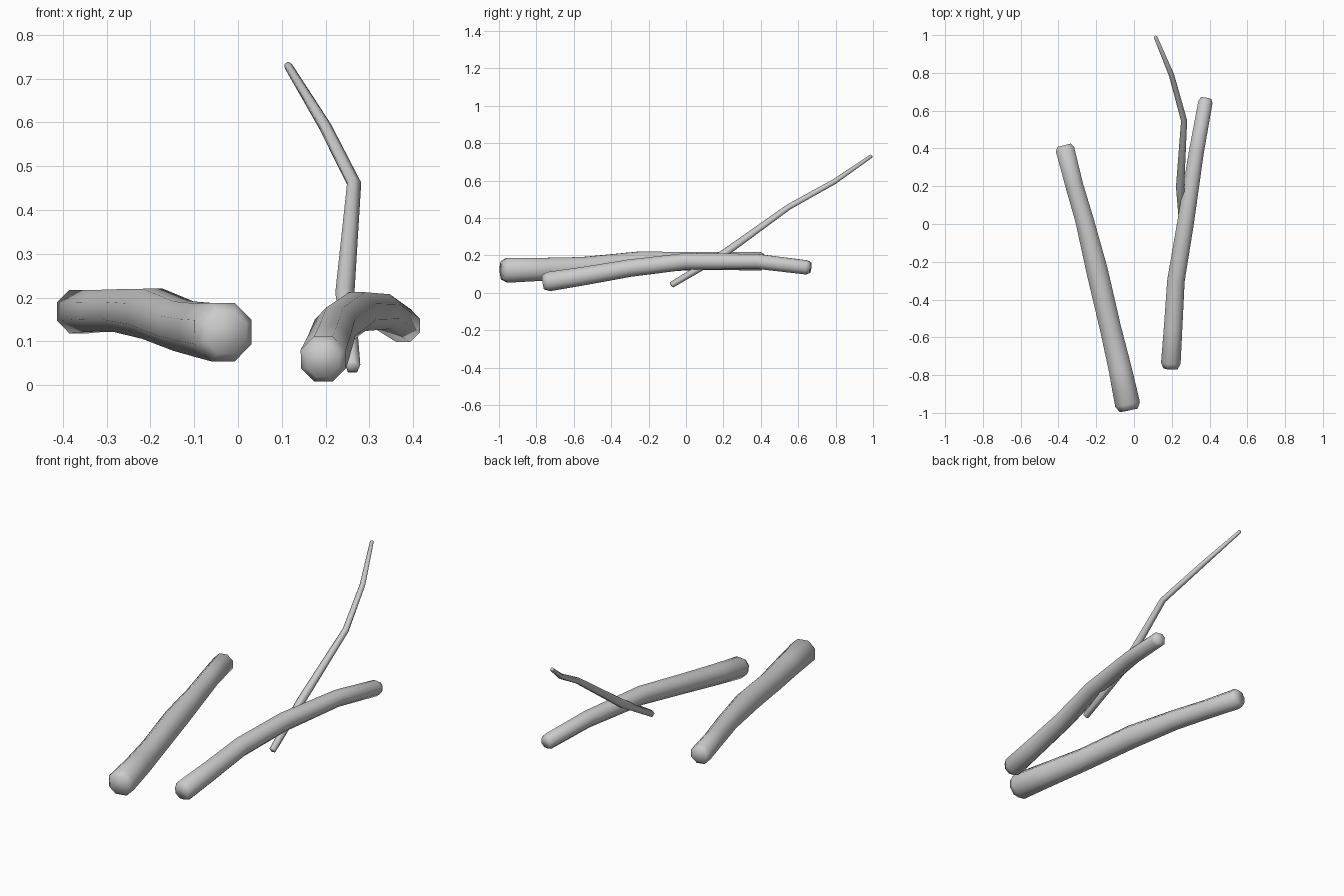
import bpy, bmesh
from math import cos, sin, pi
from mathutils import Vector

if "Cube" in bpy.data.objects:
    bpy.data.objects.remove(bpy.data.objects["Cube"])


def branch(name, path, sides, cap, turn=0.0):
    """Tapered tube through (x, y, z, radius) points, with slightly domed ends."""
    pts = [Vector(p[:3]) for p in path]
    rad = [p[3] for p in path]
    d0 = (pts[0] - pts[1]).normalized()
    d1 = (pts[-1] - pts[-2]).normalized()
    # small chamfer rings at both ends
    pts = [pts[0] + d0 * cap] + pts + [pts[-1] + d1 * cap * 0.7]
    rad = [rad[0] * 0.72] + rad + [rad[-1] * 0.72]
    bm = bmesh.new()
    rings = []
    last = len(pts) - 1
    for i, (p, r) in enumerate(zip(pts, rad)):
        t = (pts[min(i + 1, last)] - pts[max(i - 1, 0)]).normalized()
        u = t.cross(Vector((0, 0, 1))).normalized()
        v = u.cross(t)
        rings.append([bm.verts.new(p + u * r * cos(2 * pi * k / sides + turn)
                                   + v * r * sin(2 * pi * k / sides + turn))
                      for k in range(sides)])
    for a, b in zip(rings, rings[1:]):
        for k in range(sides):
            n = (k + 1) % sides
            bm.faces.new((a[k], a[n], b[n], b[k]))
    bm.faces.new(rings[0][::-1])
    bm.faces.new(rings[-1])
    bmesh.ops.recalc_face_normals(bm, faces=bm.faces)
    for f in bm.faces:
        f.smooth = True
    mesh = bpy.data.meshes.new(name)
    bm.to_mesh(mesh)
    bm.free()
    obj = bpy.data.objects.new(name, mesh)
    bpy.context.collection.objects.link(obj)
    return obj


# thick log on the left
branch("thick_log", [
    (-0.034, -0.955, 0.121, 0.072),
    (-0.075, -0.76, 0.126, 0.066),
    (-0.125, -0.55, 0.135, 0.061),
    (-0.195, -0.25, 0.163, 0.062),
    (-0.262, 0.02, 0.170, 0.053),
    (-0.315, 0.20, 0.170, 0.051),
    (-0.365, 0.395, 0.168, 0.054)], 8, 0.032, pi / 8)

# bowed log on the right
branch("bowed_log", [
    (0.195, -0.735, 0.060, 0.056),
    (0.207, -0.55, 0.089, 0.053),
    (0.222, -0.30, 0.132, 0.050),
    (0.272, 0.0, 0.168, 0.048),
    (0.330, 0.38, 0.168, 0.043),
    (0.378, 0.645, 0.136, 0.041)], 8, 0.03, pi / 8)

# thin twig leaning over the bowed log
branch("twig", [
    (0.262, -0.075, 0.042, 0.018),
    (0.244, 0.20, 0.205, 0.023),
    (0.265, 0.55, 0.458, 0.017),
    (0.198, 0.79, 0.592, 0.015),
    (0.114, 0.99, 0.730, 0.010)], 5, 0.005, pi / 2)
